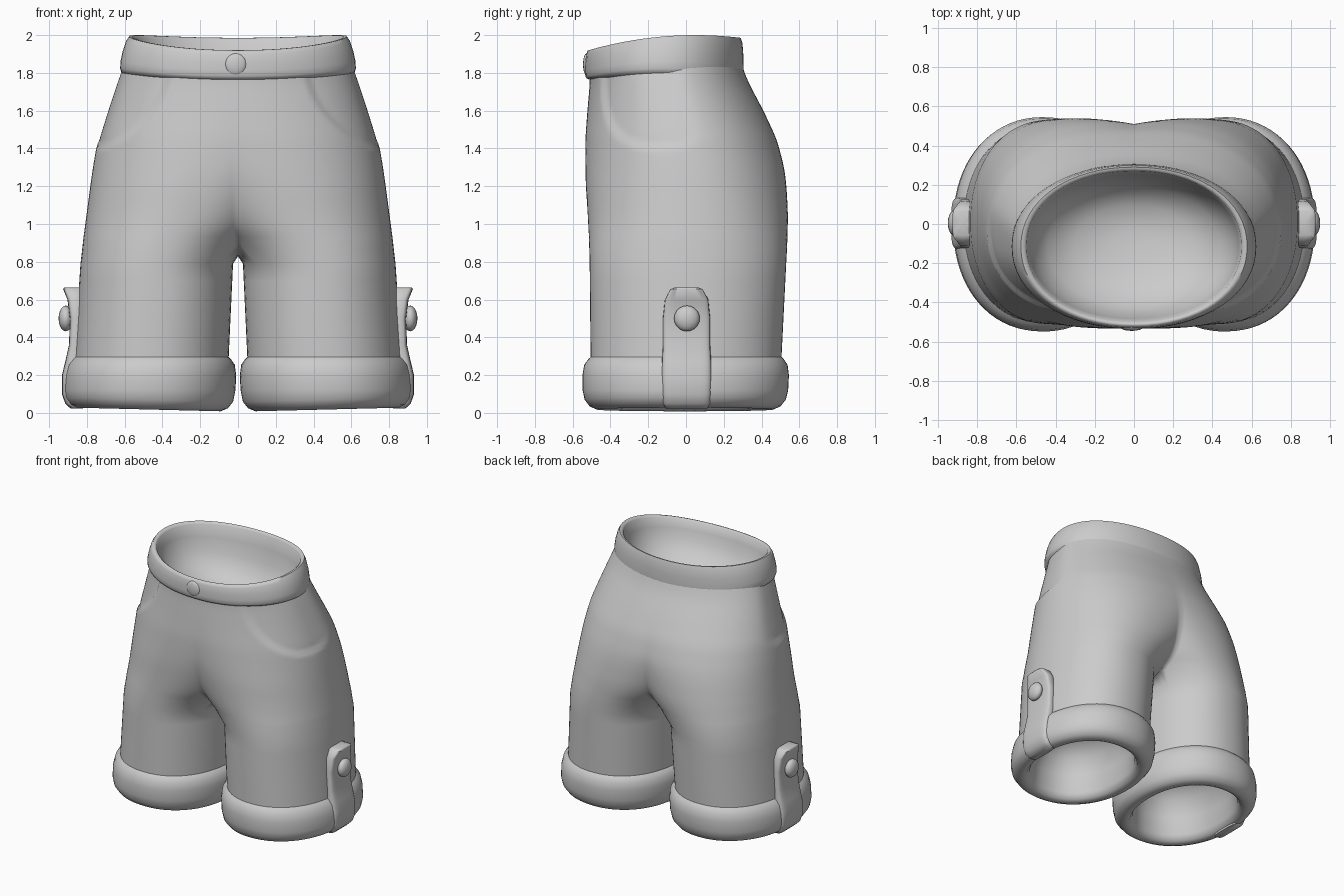
import bpy, bmesh
from math import sin, cos, acos, pi, radians, copysign

cube = bpy.data.objects.get("Cube")
if cube:
    bpy.data.objects.remove(cube)

cloth = bpy.data.materials.new("grey_cloth")
cloth.use_nodes = True
GREY = (0.6, 0.6, 0.6, 1)
cloth.diffuse_color = GREY
cloth.node_tree.nodes["Principled BSDF"].inputs["Base Color"].default_value = GREY


def finish(name, bm, mirror=False):
    bmesh.ops.recalc_face_normals(bm, faces=bm.faces[:])
    mesh = bpy.data.meshes.new(name)
    bm.to_mesh(mesh)
    bm.free()
    mesh.materials.append(cloth)
    ob = bpy.data.objects.new(name, mesh)
    bpy.context.collection.objects.link(ob)
    if mirror:
        ob.modifiers.new("Mirror", "MIRROR")
    bpy.ops.object.select_all(action="DESELECT")
    ob.select_set(True)
    bpy.context.view_layer.objects.active = ob
    bpy.ops.object.shade_smooth_by_angle(angle=radians(60))


def loft(name, rings, cap_start=False, cap_end=False, mirror=False):
    """Skin a list of rings; rings as long as the last one are closed loops."""
    bm = bmesh.new()
    full = len(rings[-1])
    rows = [[bm.verts.new(p) for p in r] for r in rings]
    for a, b in zip(rows, rows[1:]):
        n = min(len(a), len(b))
        for i in range(n if n == full else n - 1):
            j = (i + 1) % n
            bm.faces.new((a[i], a[j], b[j], b[i]))
    for row, cap in ((rows[0], cap_start), (rows[-1], cap_end)):
        if cap:
            f = bm.faces.new(row)
            bmesh.ops.poke(bm, faces=[f])
    finish(name, bm, mirror)


def power(v, e):
    return copysign(abs(v) ** e, v)


def oval(cx, cy, rx, ry, ang, e):
    """Rounded outline; angle 0 points to -x, then runs by the front."""
    return cx - rx * power(cos(ang), e), cy - ry * power(sin(ang), e)


def smooth(t):
    t = max(0, min(1, t))
    return t * t * (3 - 2 * t)


# Trunk sections are two overlapping ovals:
# height, outer x, oval centre x, front y, back y
CROTCH, SEG, INNER, SQUARE = .88, 64, 9, .93
TRUNK = [(1.9, .59, 0, -.513, .275), (1.76, .642, 0, -.508, .325),
         (1.6, .695, .02, -.522, .41), (1.45, .742, .07, -.533, .48),
         (1.3, .768, .14, -.533, .52), (1.2, .782, .2, -.53, .532),
         (1.05, .802, .28, -.52, .54), (.95, .815, .34, -.515, .538),
         (.88, .825, .392, -.512, .535)]


def trunk_at(z):
    def linear(h):
        h = max(TRUNK[-1][0], min(TRUNK[0][0], h))
        for a, b in zip(TRUNK, TRUNK[1:]):
            if h >= b[0]:
                t = (a[0] - h) / (a[0] - b[0])
                return [p + (q - p) * t for p, q in zip(a, b)]
    samples = [linear(z + d * .02) for d in range(-2, 3)]
    outer, cx, front, back = [sum(c) / 5 for c in zip(*samples)][1:]
    start = acos((cx / (outer - cx)) ** (1 / SQUARE))
    return cx, (front + back) / 2, outer - cx, (back - front) / 2, start


def arc_angles(start):
    return [start + (2 * pi - 2 * start) * i / SEG for i in range(SEG + 1)]


def trunk_ring(z):
    cx, cy, rx, ry, start = trunk_at(z)
    pts = []
    for i, a in enumerate(arc_angles(start)):
        # slanted pocket opening, sunk into the hip
        u = i / SEG
        r = (((u - .43) / .25) ** 2 + ((z - 1.78) / .39) ** 2) ** .5
        sink = .016 * smooth((1 - r) / .08) * smooth((.58 - u) / .12)
        x, y = oval(cx, cy, rx - sink, ry - sink, a, SQUARE)
        pts.append((0 if i in (0, SEG) else x, y, z))
    return pts


START = trunk_at(CROTCH)[-1]
LEG_ANGLES = arc_angles(START) + [START * (2 * i / (INNER + 1) - 1) for i in range(1, INNER + 1)]


def leg_ring(z, grow=0, lift=0):
    t = (CROTCH - z) / .6
    inner, outer = .022 + .028 * t, .828 + .04 * t
    cx, rx = (inner + outer) / 2, (outer - inner) / 2 + grow
    pts = []
    for a in LEG_ANGLES:
        x, y = oval(cx, .012 * (1 - t), rx, .523 - .018 * t + grow, a, SQUARE)
        pts.append((x, y, z + lift * (x - cx)))
    return pts


# Body: open trunk rows that divide into closed leg rows at the crotch
STEPS, TOP = 40, 1.87
rows = [trunk_ring(TOP + (CROTCH - TOP) * i / STEPS) for i in range(STEPS + 1)]
y_front, y_back = rows[-1][0][1], rows[-1][-1][1]
for i in range(1, INNER + 1):
    t = i / (INNER + 1)
    rows[-1].append((0, y_back + (y_front - y_back) * t, CROTCH - .05 * sin(pi * t)))
rows += [leg_ring(z) for z in (.79, .7, .6, .5, .4, .27)]
loft("shorts_body", rows, mirror=True)

# Rolled cuffs with a hollow that closes off inside the leg: height, growth
CUFF = [(.305, -.01), (.285, .012), (.255, .034), (.2, .044), (.12, .044), (.07, .034),
        (.035, .008), (.018, -.03), (.03, -.07), (.07, -.09), (.2, -.1), (.32, -.14),
        (.4, -.22), (.43, -.32)]
loft("rolled_cuff", [leg_ring(z, g, .025 if z < .1 else 0) for z, g in CUFF],
     cap_end=True, mirror=True)

# Waistband and its bowl-shaped lining: half width, half depth, drop below the rim
BAND = [(.6, .39, .215), (.618, .41, .2), (.624, .418, .18), (.622, .42, .14),
        (.61, .419, .08), (.592, .414, .025), (.577, .405, 0), (.56, .395, .002),
        (.548, .385, .015), (.535, .368, .1), (.505, .345, .2), (.44, .3, .3),
        (.3, .21, .39), (.12, .08, .43)]


def band_ring(rx, ry, drop):
    pts = []
    for i in range(64):
        x, y = oval(0, -.115, rx, ry, 2 * pi * i / 64, .95)
        pts.append((x, y, 2.0 - .25 * (y - .05) ** 2 - drop * (1 + .5 * y)))
    return pts


loft("waistband", [band_ring(*b) for b in BAND], cap_end=True)

# Side tabs that hold the cuffs up: height, outer x, half width
TAB = [(.665, .92, .06), (.655, .926, .085), (.6, .903, .115), (.5, .89, .125),
       (.36, .895, .125), (.27, .915, .13), (.2, .932, .132), (.1, .932, .13),
       (.05, .915, .125), (.022, .885, .11)]


def tab_ring(z, out, w):
    inside = .82
    pts = []
    for i in range(24):
        x, y = oval((inside + out) / 2, .003, (out - inside) / 2, w, 2 * pi * i / 24, .45)
        pts.append((x, y, z))
    return pts


loft("cuff_tab", [tab_ring(*t) for t in TAB], cap_start=True, cap_end=True, mirror=True)


# Buttons
def button(name, centre, size, mirror=False):
    bm = bmesh.new()
    bmesh.ops.create_uvsphere(bm, u_segments=16, v_segments=10, radius=1)
    bmesh.ops.scale(bm, vec=size, verts=bm.verts[:])
    bmesh.ops.translate(bm, vec=centre, verts=bm.verts[:])
    finish(name, bm, mirror)


button("tab_button", (.912, .005, .5), (.038, .068, .068), mirror=True)
button("waist_button", (-.012, -.527, 1.845), (.058, .018, .058))
